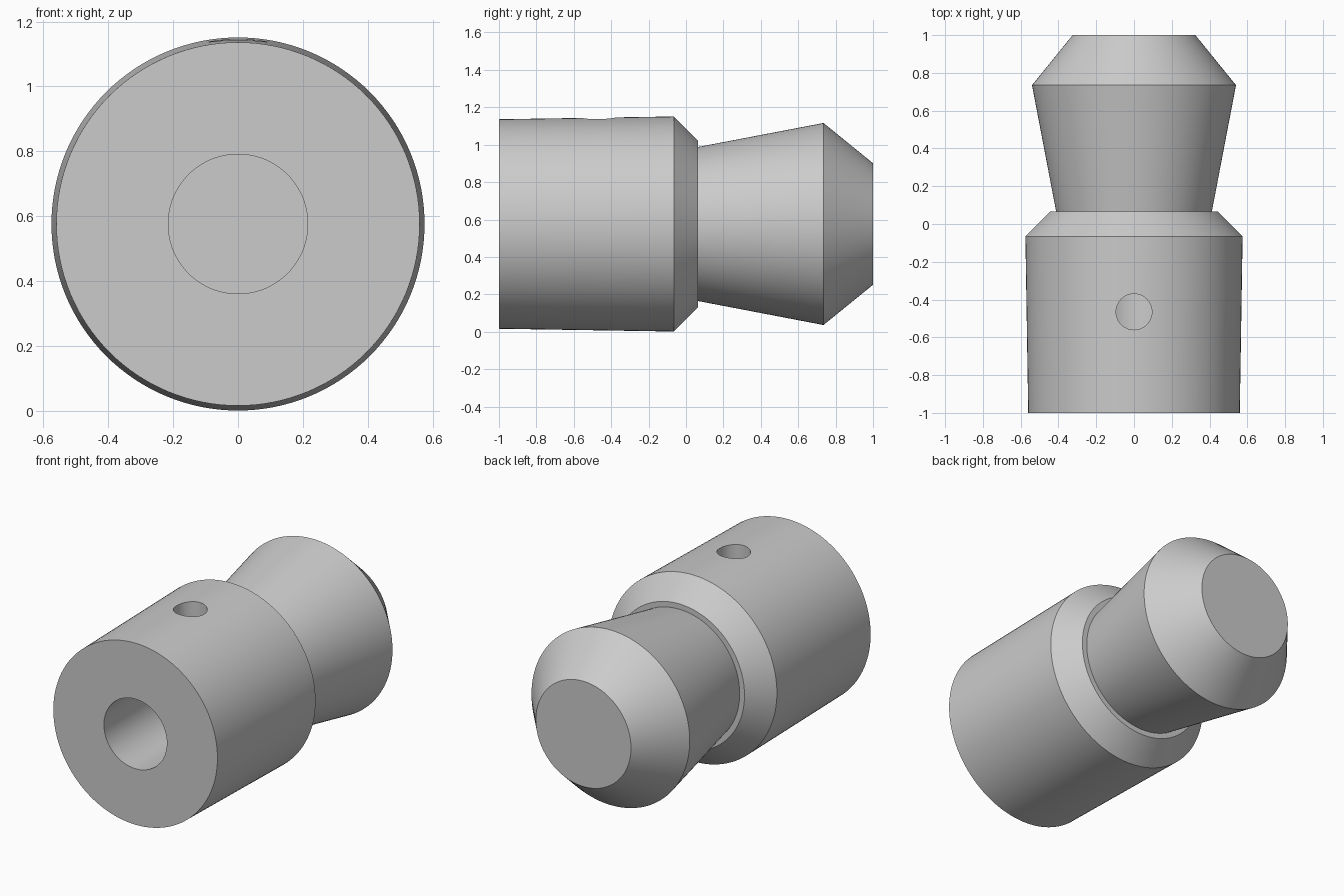
import bpy
import bmesh
import math
from mathutils import Matrix, Vector

cube = bpy.data.objects.get("Cube")
if cube:
    bpy.data.objects.remove(cube)

SIDES = 128
AXIS_Z = 0.576

grey = bpy.data.materials.new("plain grey")
grey.use_nodes = True
colour = (0.6, 0.6, 0.6, 1)
grey.diffuse_color = colour
grey.node_tree.nodes["Principled BSDF"].inputs["Base Color"].default_value = colour


def add_object(name, bm):
    bmesh.ops.recalc_face_normals(bm, faces=bm.faces)
    mesh = bpy.data.meshes.new(name)
    bm.to_mesh(mesh)
    bm.free()
    mesh.materials.append(grey)
    obj = bpy.data.objects.new(name, mesh)
    bpy.context.collection.objects.link(obj)
    return obj


def lathe(name, profile):
    """Revolve (radius, y) points about the lengthwise axis."""
    bm = bmesh.new()
    verts = [bm.verts.new((r, y, AXIS_Z)) for r, y in profile]
    edges = [bm.edges.new(pair) for pair in zip(verts, verts[1:])]
    bmesh.ops.spin(bm, geom=verts + edges, cent=(0, 0, AXIS_Z), axis=(0, 1, 0),
                   angle=math.tau, steps=SIDES, use_duplicate=False)
    bmesh.ops.remove_doubles(bm, verts=bm.verts, dist=1e-5)
    return add_object(name, bm)


# Collar, neck and chamfered head, with a blind bore in the front
body = lathe("coupling_body", [
    (0, 0.06), (0.215, 0.06), (0.215, -1),
    (0.56, -1), (0.575, -0.065), (0.445, 0.065), (0.412, 0.065),
    (0.54, 0.735), (0.325, 1), (0, 1),
])

# Radial pin hole from the top of the collar into the bore
bm = bmesh.new()
bmesh.ops.create_cone(bm, cap_ends=True, segments=48, radius1=0.095, radius2=0.095,
                      depth=0.7, matrix=Matrix.Translation(Vector((0, -0.465, AXIS_Z + 0.4))))
cutter = add_object("pin_hole_cutter", bm)
cutter.hide_render = True

hole = body.modifiers.new("pin hole", "BOOLEAN")
hole.operation = "DIFFERENCE"
hole.solver = "EXACT"
hole.object = cutter

bpy.ops.object.select_all(action="DESELECT")
body.select_set(True)
bpy.context.view_layer.objects.active = body
bpy.ops.object.modifier_apply(modifier=hole.name)
bpy.data.objects.remove(cutter)
bpy.ops.object.shade_smooth_by_angle(angle=math.radians(20))
